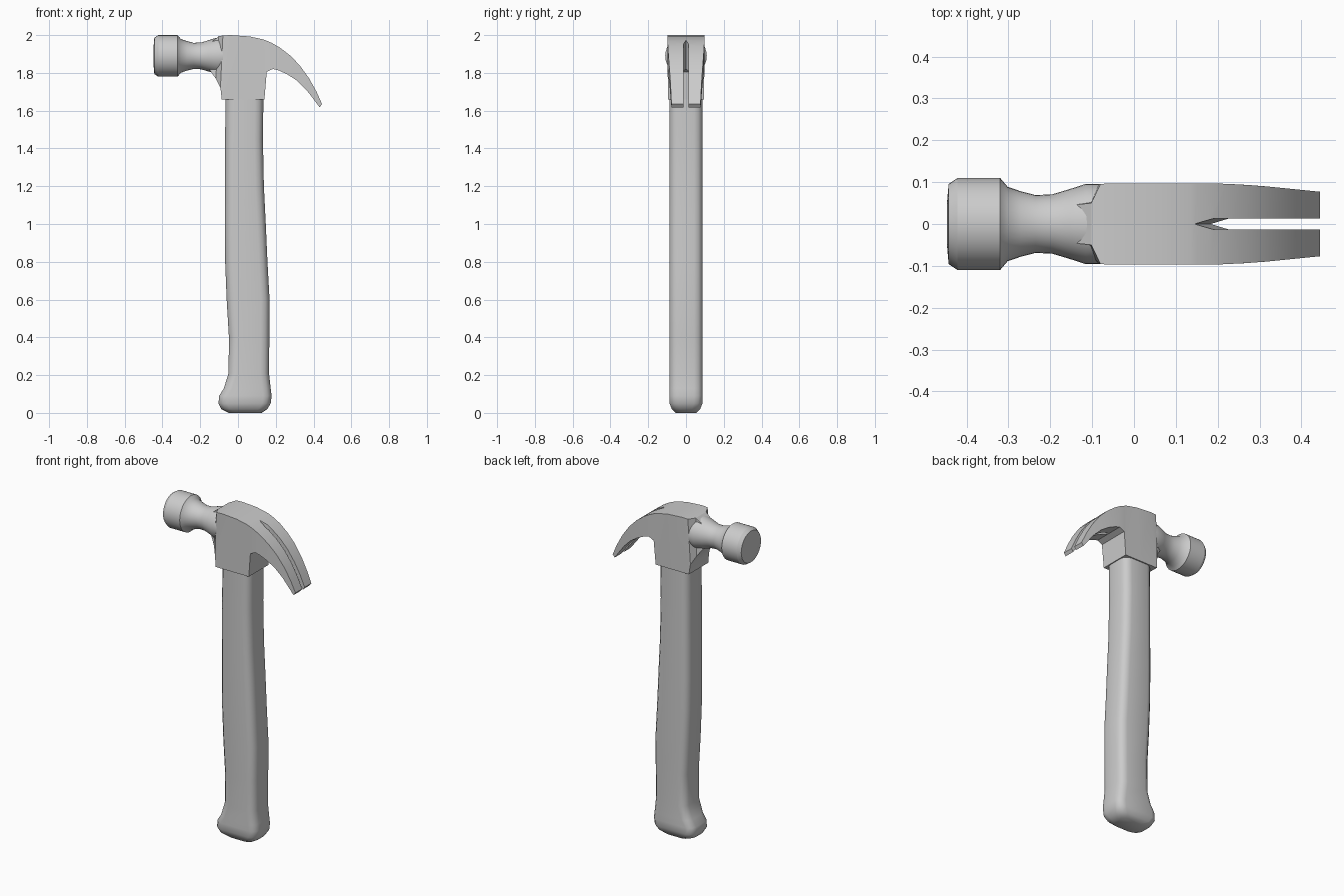
import bpy, bmesh, math


def loft(name, rings):
    """Skin a row of equal-length closed rings and cap both ends."""
    bm = bmesh.new()
    loops = [[bm.verts.new(p) for p in r] for r in rings]
    n = len(loops[0])
    for a, b in zip(loops, loops[1:]):
        for i in range(n):
            j = (i + 1) % n
            bm.faces.new((a[i], a[j], b[j], b[i]))
    bm.faces.new(loops[0])
    bm.faces.new(loops[-1])
    bmesh.ops.recalc_face_normals(bm, faces=bm.faces)
    me = bpy.data.meshes.new(name)
    bm.to_mesh(me)
    bm.free()
    ob = bpy.data.objects.new(name, me)
    bpy.context.collection.objects.link(ob)
    return ob


def activate(ob):
    bpy.ops.object.select_all(action='DESELECT')
    ob.select_set(True)
    bpy.context.view_layer.objects.active = ob


def smooth(ob, deg):
    activate(ob)
    bpy.ops.object.shade_smooth_by_angle(angle=math.radians(deg))


def rounded_rect(x0, x1, hy, z, r):
    """Ring at height z with rounded corners."""
    cx, hx = (x0 + x1) / 2, (x1 - x0) / 2
    pts = []
    for k, (sx, sy) in enumerate(((1, 1), (-1, 1), (-1, -1), (1, -1))):
        for s in range(4):
            a = math.radians(90 * k + 30 * s)
            pts.append((cx + sx * (hx - r) + r * math.cos(a),
                        sy * (hy - r) + r * math.sin(a), z))
    return pts


# Handle: z, left x, right x, half depth
handle_sections = [
    (0.005, -0.05, 0.125, 0.055), (0.02, -0.088, 0.155, 0.075),
    (0.05, -0.103, 0.173, 0.087), (0.09, -0.10, 0.178, 0.088),
    (0.13, -0.075, 0.173, 0.088), (0.21, -0.05, 0.164, 0.088),
    (0.40, -0.048, 0.166, 0.088), (0.60, -0.06, 0.167, 0.088),
    (0.80, -0.068, 0.156, 0.088), (1.00, -0.07, 0.147, 0.088),
    (1.20, -0.069, 0.137, 0.088), (1.45, -0.068, 0.132, 0.088),
    (1.70, -0.066, 0.135, 0.088)]
handle = loft("handle", [rounded_rect(a, b, hy, z, 0.045)
                         for z, a, b, hy in handle_sections])
for v in handle.data.vertices:
    if v.co.z < 0.006:
        v.co.z = 0
smooth(handle, 50)

# Striking face and neck: lathe about the x axis at z = 1.89
profile = [(-0.447, 0.05), (-0.443, 0.096), (-0.422, 0.11), (-0.32, 0.11),
           (-0.302, 0.089), (-0.27, 0.078), (-0.235, 0.069), (-0.195, 0.071),
           (-0.155, 0.083), (-0.115, 0.096), (-0.08, 0.096)]
N = 32
face = loft("striking_face_and_neck", [
    [(x, r * math.cos(2 * math.pi * i / N), 1.89 + r * math.sin(2 * math.pi * i / N))
     for i in range(N)] for x, r in profile])
smooth(face, 32)

# Cheek block and claw: top x, z, half depth, then bottom x, z, half depth
stations = [
    (-0.15, 1.955, 0.045, -0.15, 1.815, 0.045),
    (-0.102, 1.994, 0.05, -0.118, 1.77, 0.065),
    (-0.08, 1.998, 0.096, -0.093, 1.72, 0.09),
    (-0.04, 2.0, 0.097, -0.086, 1.66, 0.095),
    (0.06, 1.993, 0.097, 0.04, 1.66, 0.095),
    (0.135, 1.977, 0.097, 0.14, 1.66, 0.095),
    (0.15, 1.971, 0.097, 0.152, 1.805, 0.097),
    (0.18, 1.958, 0.097, 0.185, 1.821, 0.097),
    (0.22, 1.935, 0.096, 0.215, 1.813, 0.096),
    (0.275, 1.893, 0.093, 0.26, 1.793, 0.094),
    (0.325, 1.842, 0.089, 0.315, 1.757, 0.09),
    (0.375, 1.773, 0.084, 0.363, 1.709, 0.085),
    (0.415, 1.702, 0.08, 0.402, 1.658, 0.081),
    (0.445, 1.635, 0.077, 0.432, 1.618, 0.077)]
claw = loft("cheek_block_and_claw", [
    [(tx, -ty, tz), (tx, ty, tz), (bx, by, bz), (bx, -by, bz)]
    for tx, tz, ty, bx, bz, by in stations])

# Nail slot: V-ended prism leaning outward towards the bottom
plan = [(0.145, 0), (0.185, 0.013), (0.7, 0.012), (0.7, -0.012), (0.185, -0.013)]
slot = loft("slot_cutter", [[(x + dx, y, z) for x, y in plan]
                            for z, dx in ((2.05, -0.02), (1.5, 0.12))])
slot.hide_render = True
activate(claw)
mod = claw.modifiers.new("slot", 'BOOLEAN')
mod.operation, mod.object, mod.solver = 'DIFFERENCE', slot, 'EXACT'
bpy.ops.object.modifier_apply(modifier=mod.name)
bpy.data.objects.remove(slot, do_unlink=True)
smooth(claw, 28)
